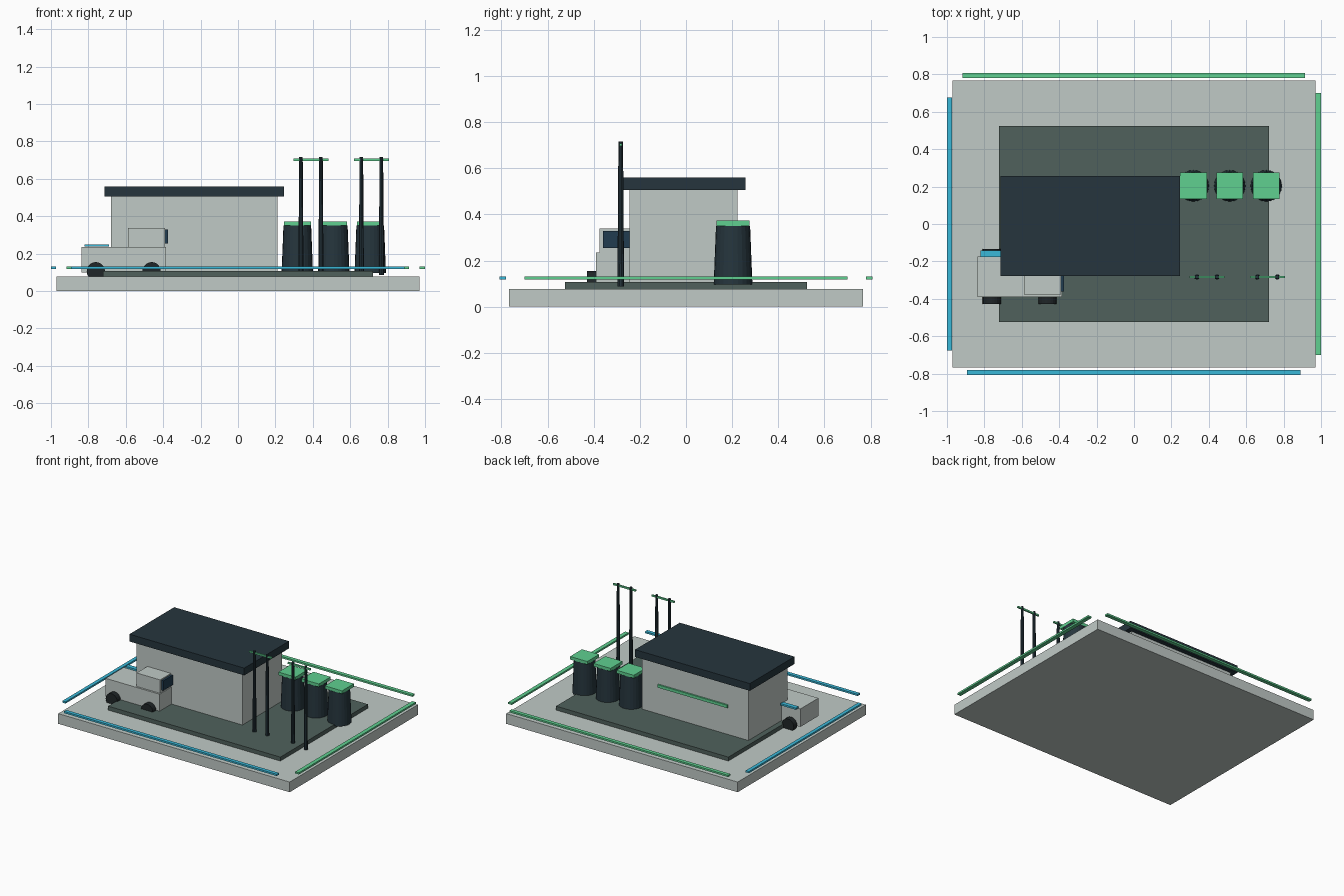
import bpy
import math

if "Cube" in bpy.data.objects:
    bpy.data.objects.remove(bpy.data.objects["Cube"])


def material(name, rgb):
    m = bpy.data.materials.new(name)
    m.diffuse_color = (*rgb, 1)
    m.use_nodes = True
    m.node_tree.nodes["Principled BSDF"].inputs["Base Color"].default_value = m.diffuse_color
    return m


PALE = material("pale_concrete", (0.53, 0.59, 0.565))
PAD = material("pad_grey_green", (0.08, 0.12, 0.107))
DARK = material("dark_slate", (0.019, 0.036, 0.047))
GREEN = material("green", (0.115, 0.63, 0.28))
CYAN = material("cyan", (0.042, 0.48, 0.69))
RUBBER = material("rubber", (0.014, 0.019, 0.021))
GLASS = material("glass", (0.015, 0.045, 0.08))


def box(name, x, y, z, mat):
    """Box from (min, max) ranges on each axis."""
    bpy.ops.mesh.primitive_cube_add(
        size=1, location=[sum(r) / 2 for r in (x, y, z)])
    o = bpy.context.object
    o.name = name
    o.scale = [r[1] - r[0] for r in (x, y, z)]
    bpy.ops.object.transform_apply(location=False, rotation=False, scale=True)
    o.data.materials.append(mat)
    return o


def cone(name, loc, r1, r2, depth, mat, sides, rot=(0, 0, 0)):
    bpy.ops.mesh.primitive_cone_add(vertices=sides, radius1=r1, radius2=r2,
                                    depth=depth, location=loc, rotation=rot)
    o = bpy.context.object
    o.name = name
    o.data.materials.append(mat)
    return o


# Ground slab and inner pad
box("base_slab", (-0.97, 0.97), (-0.767, 0.767), (0, 0.077), PALE)
box("yard_pad", (-0.722, 0.722), (-0.524, 0.524), (0.077, 0.107), PAD)

# Perimeter rails hovering over the slab edges
RAIL_Z = (0.117, 0.13)
box("front_rail", (-0.893, 0.89), (-0.808, -0.78), RAIL_Z, CYAN)
box("left_rail", (-1.0, -0.973), (-0.675, 0.675), RAIL_Z, CYAN)
box("back_rail", (-0.918, 0.915), (0.78, 0.808), RAIL_Z, GREEN)
box("right_rail", (0.97, 1.0), (-0.7, 0.7), RAIL_Z, GREEN)

# Building with overhanging flat roof and a strip on the back wall
box("building_walls", (-0.68, 0.21), (-0.246, 0.224), (0.1, 0.505), PALE)
box("building_roof", (-0.715, 0.247), (-0.278, 0.257), (0.505, 0.56), DARK)
box("back_wall_strip", (-0.51, 0.075), (0.222, 0.236), (0.311, 0.333), GREEN)

# Three tapered tanks with square lids
for i in range(3):
    x, y = 0.317 + i * 0.195, 0.204
    cone(f"tank_{i + 1}", (x, y, 0.223), 0.084, 0.074, 0.254, DARK, 24)
    box(f"tank_lid_{i + 1}", (x - 0.072, x + 0.072), (y - 0.071, y + 0.071),
        (0.35, 0.373), GREEN)

# Two pairs of poles joined by crossbars
for i, cx in enumerate((0.39, 0.713)):
    for side, s in (("left", -1), ("right", 1)):
        cone(f"{side}_pole_{i + 1}", (cx + s * 0.0535, -0.283, 0.402),
             0.0145, 0.01, 0.63, DARK, 10)
    box(f"crossbar_{i + 1}", (cx - 0.094, cx + 0.094), (-0.289, -0.277),
        (0.696, 0.708), GREEN)

# Truck body, cab, windscreen and rear side bar
box("truck_body", (-0.837, -0.385), (-0.39, -0.174), (0.1, 0.236), PALE)
box("truck_cab", (-0.587, -0.39), (-0.376, -0.188), (0.236, 0.338), PALE)
box("truck_windscreen", (-0.392, -0.374), (-0.36, -0.204), (0.255, 0.329),
    GLASS)
box("truck_side_bar", (-0.82, -0.69), (-0.176, -0.143), (0.237, 0.25), CYAN)

# Truck wheels
for end, x in (("rear", -0.76), ("front", -0.462)):
    for side, y in (("near", -0.409), ("far", -0.155)):
        cone(f"{end}_{side}_wheel", (x, y, 0.106), 0.049, 0.049, 0.04,
             RUBBER, 20, (math.pi / 2, 0, 0))
